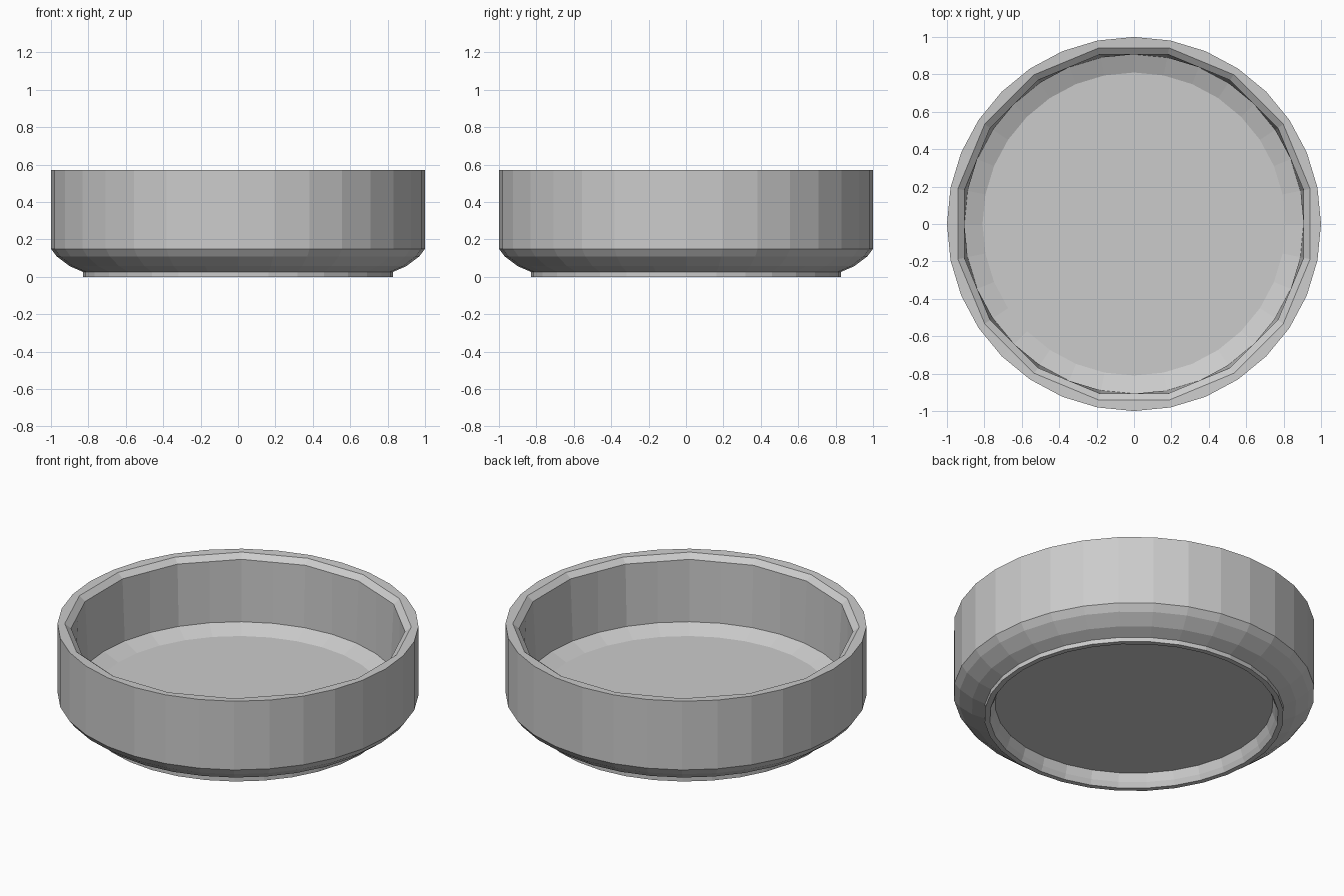
import bpy, bmesh
from math import cos, sin, pi

if "Cube" in bpy.data.objects:
    bpy.data.objects.remove(bpy.data.objects["Cube"])

SIDES = 32


def ring(bm, r, z, coarse=False):
    # a coarse ring is a 16-gon: every other point sits mid-chord
    verts = []
    for i in range(SIDES):
        rr = r * cos(2 * pi / SIDES) if coarse and i % 2 == 0 else r
        a = 2 * pi * i / SIDES
        verts.append(bm.verts.new((rr * cos(a), rr * sin(a), z)))
    return verts


def lathe(name, profile):
    bm = bmesh.new()
    rings = [ring(bm, *p) for p in profile]
    for lo, hi in zip(rings, rings[1:]):
        for i in range(SIDES):
            j = (i + 1) % SIDES
            bm.faces.new((lo[i], lo[j], hi[j], hi[i]))
    # cap underside and floor
    bm.faces.new(rings[0][::-1])
    bm.faces.new(rings[-1])
    bmesh.ops.recalc_face_normals(bm, faces=bm.faces)
    mesh = bpy.data.meshes.new(name)
    bm.to_mesh(mesh)
    bm.free()
    obj = bpy.data.objects.new(name, mesh)
    bpy.context.collection.objects.link(obj)
    return obj


lathe("round_dish", [
    # recessed underside and foot ring
    (0.77, 0.08), (0.785, 0.03), (0.80, 0.0), (0.83, 0.0), (0.83, 0.027),
    # rounded lower edge and outer wall
    (0.90, 0.057), (0.97, 0.11), (1.0, 0.15), (1.0, 0.57),
    # rim with coarser inner bevel
    (0.96, 0.568, True), (0.925, 0.54, True),
    # inner wall, sloped shoulder and floor
    (0.907, 0.167), (0.81, 0.125),
])
